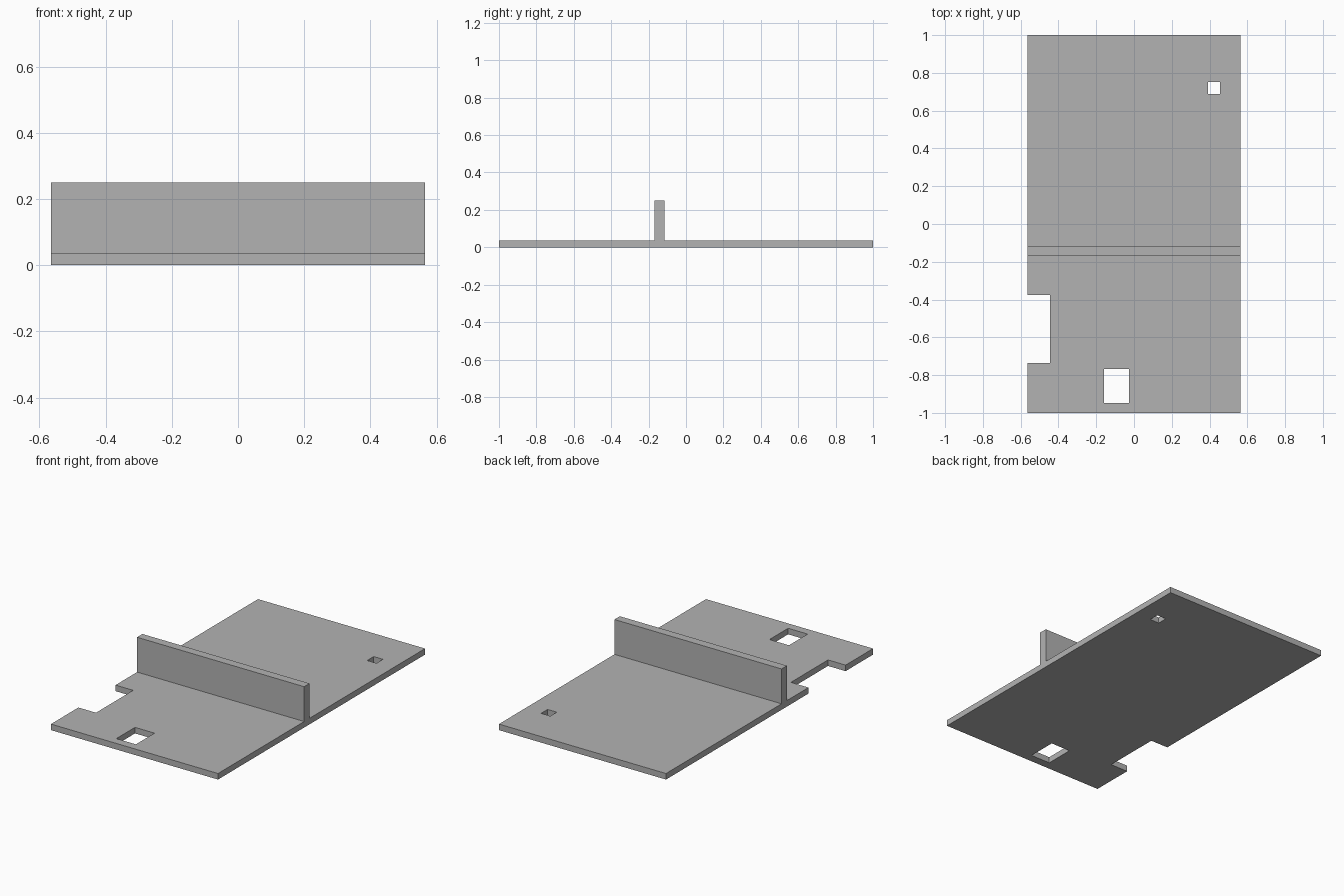
import bpy

default = bpy.data.objects.get("Cube")
if default:
    bpy.data.objects.remove(default, do_unlink=True)

grey = bpy.data.materials.new("plain_grey")
grey.use_nodes = True
colour = (0.45, 0.45, 0.45, 1)
grey.diffuse_color = colour
grey.node_tree.nodes["Principled BSDF"].inputs["Base Color"].default_value = colour


def box(name, x, y, z):
    """Box between the given (low, high) limits on each axis."""
    spans = (x, y, z)
    bpy.ops.mesh.primitive_cube_add(size=1, location=[(a + b) / 2 for a, b in spans])
    obj = bpy.context.object
    obj.name = name
    obj.scale = [b - a for a, b in spans]
    bpy.ops.object.transform_apply(location=True, rotation=False, scale=True)
    obj.data.materials.append(grey)
    return obj


def cut(target, name, x, y):
    """Cut a rectangular opening right through the target."""
    cutter = box(name, x, y, (-0.1, 0.1))
    cutter.hide_render = True
    mod = target.modifiers.new(name, "BOOLEAN")
    mod.operation = "DIFFERENCE"
    mod.solver = "EXACT"
    mod.object = cutter
    bpy.context.view_layer.objects.active = target
    bpy.ops.object.modifier_apply(modifier=mod.name)
    bpy.data.objects.remove(cutter, do_unlink=True)


HALF = 0.565
THICK = 0.037

# Base plate with its edge notch and two openings
plate = box("base_plate", (-HALF, HALF), (-1, 1), (0, THICK))
cut(plate, "edge_notch", (-HALF - 0.1, -0.446), (-0.735, -0.376))
cut(plate, "large_opening", (-0.159, -0.027), (-0.948, -0.768))
cut(plate, "small_opening", (0.392, 0.455), (0.688, 0.751))

# Upright wall across the full width
box("cross_wall", (-HALF, HALF), (-0.168, -0.116), (THICK, 0.25))
